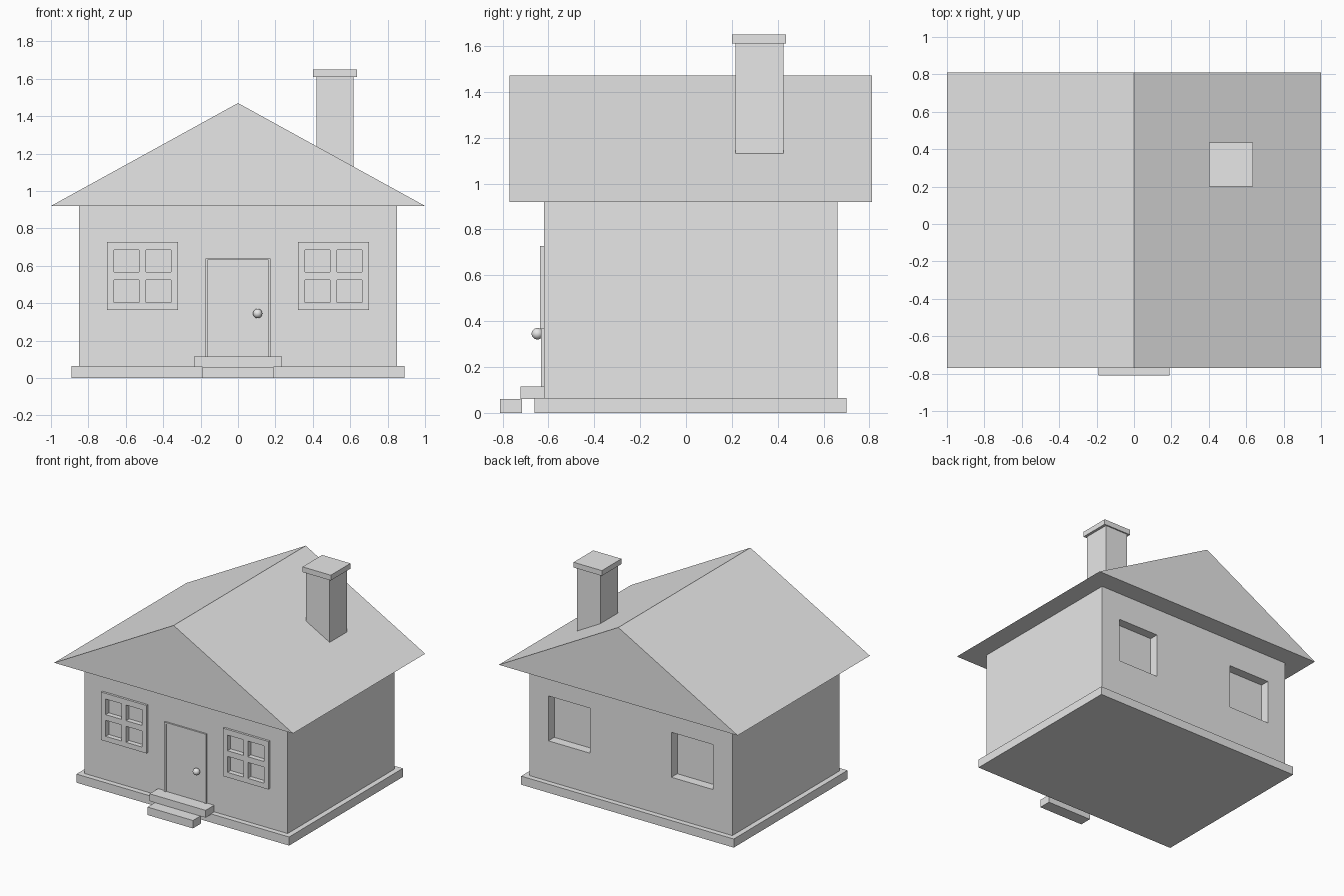
import bpy
import bmesh

cube = bpy.data.objects.get("Cube")
if cube:
    bpy.data.objects.remove(cube, do_unlink=True)

grey = bpy.data.materials.new("plain grey")
grey.use_nodes = True
tone = (0.8, 0.8, 0.8, 1)
grey.diffuse_color = tone
grey.node_tree.nodes["Principled BSDF"].inputs["Base Color"].default_value = tone


def add_object(name, bm):
    bmesh.ops.recalc_face_normals(bm, faces=bm.faces)
    mesh = bpy.data.meshes.new(name)
    bm.to_mesh(mesh)
    bm.free()
    mesh.materials.append(grey)
    obj = bpy.data.objects.new(name, mesh)
    bpy.context.collection.objects.link(obj)
    return obj


def add_box(bm, xs, ys, zs):
    verts = bmesh.ops.create_cube(bm, size=1)["verts"]
    for v in verts:
        v.co = [a + (b - a) * (c + 0.5) for c, (a, b) in zip(v.co, (xs, ys, zs))]


def boxes(name, *parts):
    bm = bmesh.new()
    for part in parts:
        add_box(bm, *part)
    return add_object(name, bm)


# Foundation and walls
boxes("foundation", ((-0.89, 0.89), (-0.66, 0.70), (0, 0.065)))
walls = boxes("walls", ((-0.85, 0.85), (-0.62, 0.66), (0.06, 0.92)))

# Window recesses cut into the front and back walls
recesses = []
for lo, hi in ((0.34, 0.69), (-0.69, -0.34)):
    recesses.append(((lo, hi), (0.59, 0.76), (0.37, 0.71)))
for lo, hi in ((0.35, 0.67), (-0.67, -0.35)):
    recesses.append(((lo, hi), (-0.72, -0.60), (0.39, 0.70)))
cutter = boxes("window_cutter", *recesses)
cutter.hide_render = True
cutter.hide_viewport = True
cut = walls.modifiers.new("window recesses", "BOOLEAN")
cut.operation = "DIFFERENCE"
cut.solver = "EXACT"
cut.object = cutter

# Front window frames with four panes each
DEPTH = (-0.637, -0.60)
for name, cx in (("left", 0.51), ("right", -0.51)):
    parts = []
    for a, b in ((-0.19, -0.152), (-0.018, 0.018), (0.152, 0.19)):
        parts.append(((cx + a, cx + b), DEPTH, (0.365, 0.728)))
    for a, b in ((0.365, 0.403), (0.524, 0.567), (0.685, 0.728)):
        for p, q in ((-0.152, -0.018), (0.018, 0.152)):
            parts.append(((cx + p, cx + q), DEPTH, (a, b)))
    boxes(name + "_window_frame", *parts)

# Gabled roof as an extruded triangle
bm = bmesh.new()
gable = [bm.verts.new(p) for p in
         ((-1, -0.77, 0.92), (1, -0.77, 0.92), (0, -0.77, 1.47))]
face = bm.faces.new(gable)
extruded = bmesh.ops.extrude_face_region(bm, geom=[face], use_keep_orig=True)["geom"]
bmesh.ops.translate(bm, vec=(0, 1.58, 0),
                    verts=[g for g in extruded if isinstance(g, bmesh.types.BMVert)])
add_object("roof", bm)

# Chimney
boxes("chimney", ((0.42, 0.617), (0.215, 0.425), (1.0, 1.61)))
boxes("chimney_cap", ((0.40, 0.637), (0.20, 0.435), (1.61, 1.65)))

# Door with its thin surround
boxes("door", ((-0.16, 0.16), (-0.625, -0.60), (0.11, 0.628)))
boxes("door_surround",
      ((-0.175, -0.162), (-0.632, -0.61), (0.11, 0.64)),
      ((0.162, 0.175), (-0.632, -0.61), (0.11, 0.64)),
      ((-0.162, 0.162), (-0.632, -0.61), (0.63, 0.64)))

# Door knob
bm = bmesh.new()
bmesh.ops.create_uvsphere(bm, u_segments=32, v_segments=16, radius=0.025)
bmesh.ops.translate(bm, vec=(0.105, -0.648, 0.345), verts=bm.verts)
for f in bm.faces:
    f.smooth = True
add_object("door_knob", bm)

# Entrance steps
boxes("upper_step", ((-0.235, 0.235), (-0.722, -0.61), (0.06, 0.115)))
boxes("lower_step", ((-0.19, 0.19), (-0.81, -0.715), (0, 0.06)))
